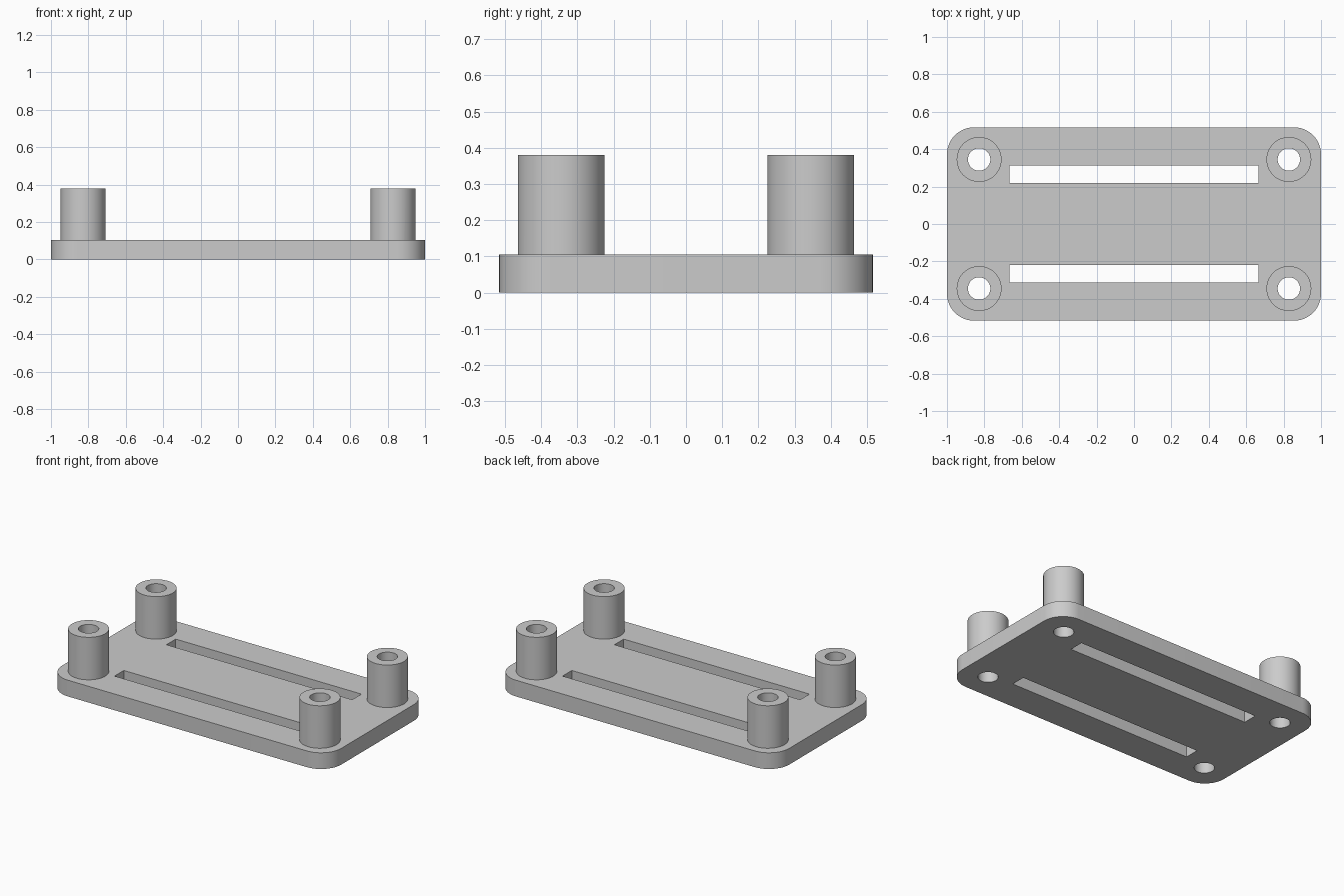
import bpy, bmesh, math

if "Cube" in bpy.data.objects:
    bpy.data.objects.remove(bpy.data.objects["Cube"])

PLATE_X, PLATE_Y, PLATE_Z = 1.0, 0.517, 0.105
CORNER = 0.145
BOSS_X, BOSS_Y, BOSS_TOP = 0.828, 0.345, 0.38
BOSS_R, HOLE_R = 0.12, 0.06
SLOT_X, SLOT_Y0, SLOT_Y1 = 0.665, 0.218, 0.313

grey = bpy.data.materials.new("light grey")
grey.diffuse_color = (0.6, 0.6, 0.6, 1)
grey.use_nodes = True
grey.node_tree.nodes["Principled BSDF"].inputs["Base Color"].default_value = grey.diffuse_color


def prism(name, points, z0, z1):
    """Closed solid made by extruding a flat outline."""
    bm = bmesh.new()
    face = bm.faces.new([bm.verts.new((x, y, z0)) for x, y in points])
    top = bmesh.ops.extrude_face_region(bm, geom=[face])["geom"]
    bmesh.ops.translate(bm, vec=(0, 0, z1 - z0),
                        verts=[v for v in top if isinstance(v, bmesh.types.BMVert)])
    bmesh.ops.recalc_face_normals(bm, faces=bm.faces)
    mesh = bpy.data.meshes.new(name)
    bm.to_mesh(mesh)
    bm.free()
    mesh.materials.append(grey)
    obj = bpy.data.objects.new(name, mesh)
    bpy.context.collection.objects.link(obj)
    return obj


def circle(cx, cy, r, n=48):
    return [(cx + r * math.cos(2 * math.pi * i / n),
             cy + r * math.sin(2 * math.pi * i / n)) for i in range(n)]


def rounded_rect(hx, hy, r, n=12):
    pts = []
    for q, (sx, sy) in enumerate([(1, 1), (-1, 1), (-1, -1), (1, -1)]):
        for i in range(n + 1):
            a = math.pi / 2 * (q + i / n)
            pts.append((sx * (hx - r) + r * math.cos(a),
                        sy * (hy - r) + r * math.sin(a)))
    return pts


def combine(target, tool, operation):
    """Apply a boolean and discard the tool solid."""
    bpy.context.view_layer.objects.active = target
    mod = target.modifiers.new(operation.lower(), 'BOOLEAN')
    mod.operation, mod.solver, mod.object = operation, 'EXACT', tool
    bpy.ops.object.modifier_apply(modifier=mod.name)
    bpy.data.objects.remove(tool, do_unlink=True)


# Base plate with rounded corners
plate = prism("mounting_plate", rounded_rect(PLATE_X, PLATE_Y, CORNER), 0, PLATE_Z)

# Four standoffs, each bored right through the plate
corners = [(sx * BOSS_X, sy * BOSS_Y) for sx in (-1, 1) for sy in (-1, 1)]
for x, y in corners:
    combine(plate, prism("standoff", circle(x, y, BOSS_R), PLATE_Z / 2, BOSS_TOP), 'UNION')
for x, y in corners:
    combine(plate, prism("bore_cutter", circle(x, y, HOLE_R), -0.1, BOSS_TOP + 0.1), 'DIFFERENCE')

# Two long slots
for s in (-1, 1):
    outline = [(-SLOT_X, s * SLOT_Y0), (SLOT_X, s * SLOT_Y0),
               (SLOT_X, s * SLOT_Y1), (-SLOT_X, s * SLOT_Y1)]
    combine(plate, prism("slot_cutter", outline, -0.1, PLATE_Z + 0.1), 'DIFFERENCE')

# Smooth round walls, crisp edges
plate.select_set(True)
bpy.context.view_layer.objects.active = plate
bpy.ops.object.shade_smooth_by_angle(angle=math.radians(30))
